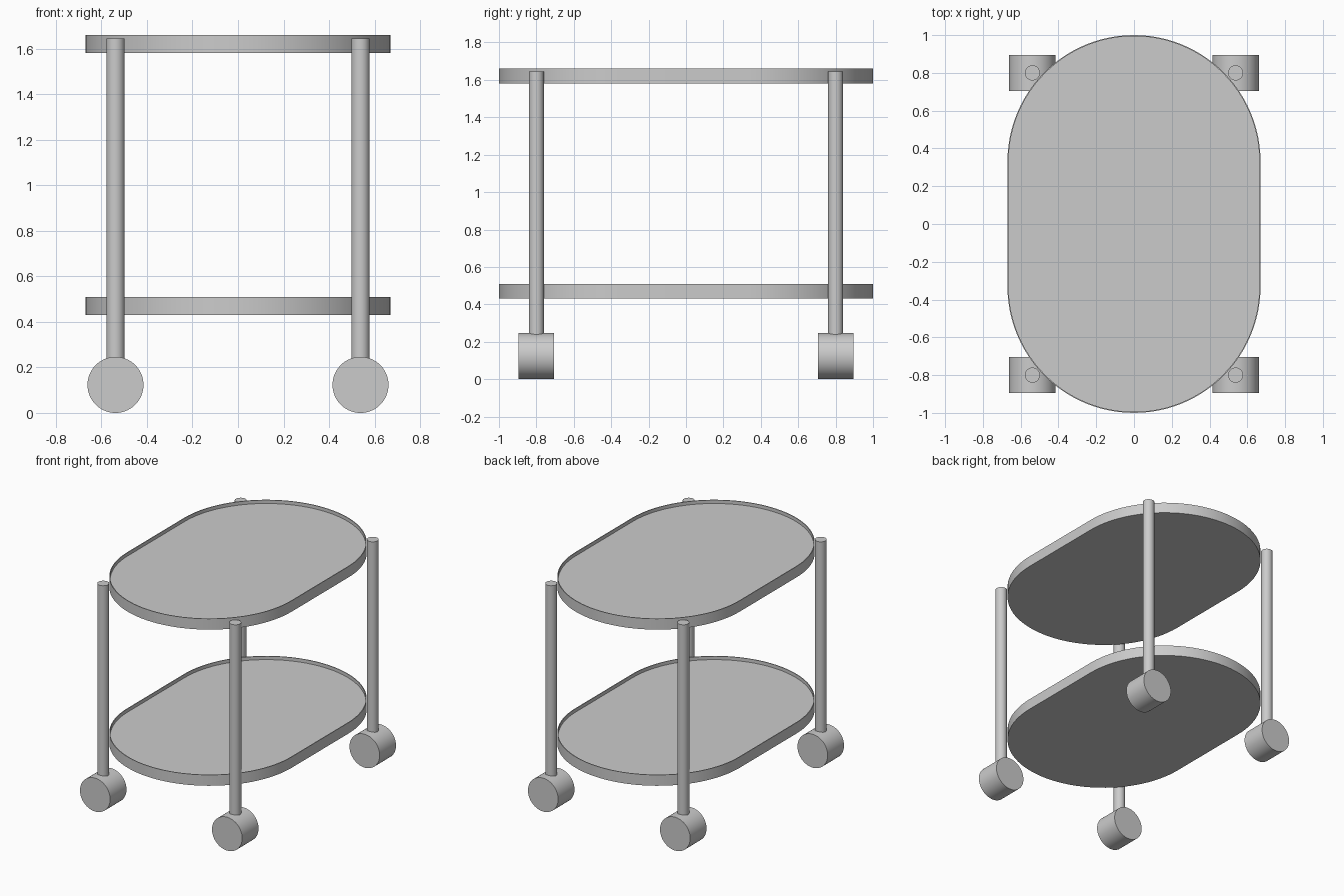
import bpy, bmesh, math

if "Cube" in bpy.data.objects:
    bpy.data.objects.remove(bpy.data.objects["Cube"])

grey = bpy.data.materials.new("light grey")
grey.diffuse_color = (0.6, 0.6, 0.6, 1)
grey.use_nodes = True
grey.node_tree.nodes["Principled BSDF"].inputs["Base Color"].default_value = grey.diffuse_color

R, HALF = 0.67, 0.33          # shelf end radius, half length of straight side
LEG_X, LEG_Y = 0.538, 0.80
WHEEL_R, WHEEL_W = 0.123, 0.19


def finish(obj, name):
    obj.name = name
    obj.data.name = name
    obj.data.materials.append(grey)
    bpy.ops.object.select_all(action='DESELECT')
    obj.select_set(True)
    bpy.context.view_layer.objects.active = obj
    bpy.ops.object.shade_smooth_by_angle(angle=math.radians(35))


def outline(r, n=48):
    """Stadium outline, counter-clockwise."""
    pts = []
    for start, cy in ((0, HALF), (math.pi, -HALF)):
        for i in range(n + 1):
            a = start + math.pi * i / n
            pts.append((r * math.cos(a), cy + r * math.sin(a)))
    return pts


def tray(name, z0, z1, rim=0.006, depth=0.025):
    # Rings: outer bottom, outer top, inner top, recessed floor
    bm = bmesh.new()
    rings = [[bm.verts.new((x, y, z)) for x, y in outline(r)]
             for r, z in ((R, z0), (R, z1), (R - rim, z1), (R - rim, z1 - depth))]
    n = len(rings[0])
    for a, b in zip(rings, rings[1:]):
        for i in range(n):
            j = (i + 1) % n
            bm.faces.new((a[i], a[j], b[j], b[i]))
    bm.faces.new(rings[0][::-1])
    bm.faces.new(rings[-1])
    me = bpy.data.meshes.new(name)
    bm.to_mesh(me)
    bm.free()
    obj = bpy.data.objects.new(name, me)
    bpy.context.collection.objects.link(obj)
    finish(obj, name)


def cylinder(name, r, depth, loc, rot=(0, 0, 0), sides=48):
    bpy.ops.mesh.primitive_cylinder_add(vertices=sides, radius=r, depth=depth,
                                        location=loc, rotation=rot)
    finish(bpy.context.object, name)


# Shelves
tray("lower_shelf", 0.43, 0.51)
tray("upper_shelf", 1.58, 1.66)

# Legs and wheels at the four corners
LEG_BOTTOM, LEG_TOP = 0.22, 1.645
for sy, end in ((-1, "front"), (1, "back")):
    for sx, side in ((-1, "left"), (1, "right")):
        x, y = sx * LEG_X, sy * LEG_Y
        cylinder(f"{end}_{side}_leg", 0.04, LEG_TOP - LEG_BOTTOM,
                 (x, y, (LEG_TOP + LEG_BOTTOM) / 2))
        cylinder(f"{end}_{side}_wheel", WHEEL_R, WHEEL_W,
                 (x, y, WHEEL_R), (math.pi / 2, 0, 0), 64)
